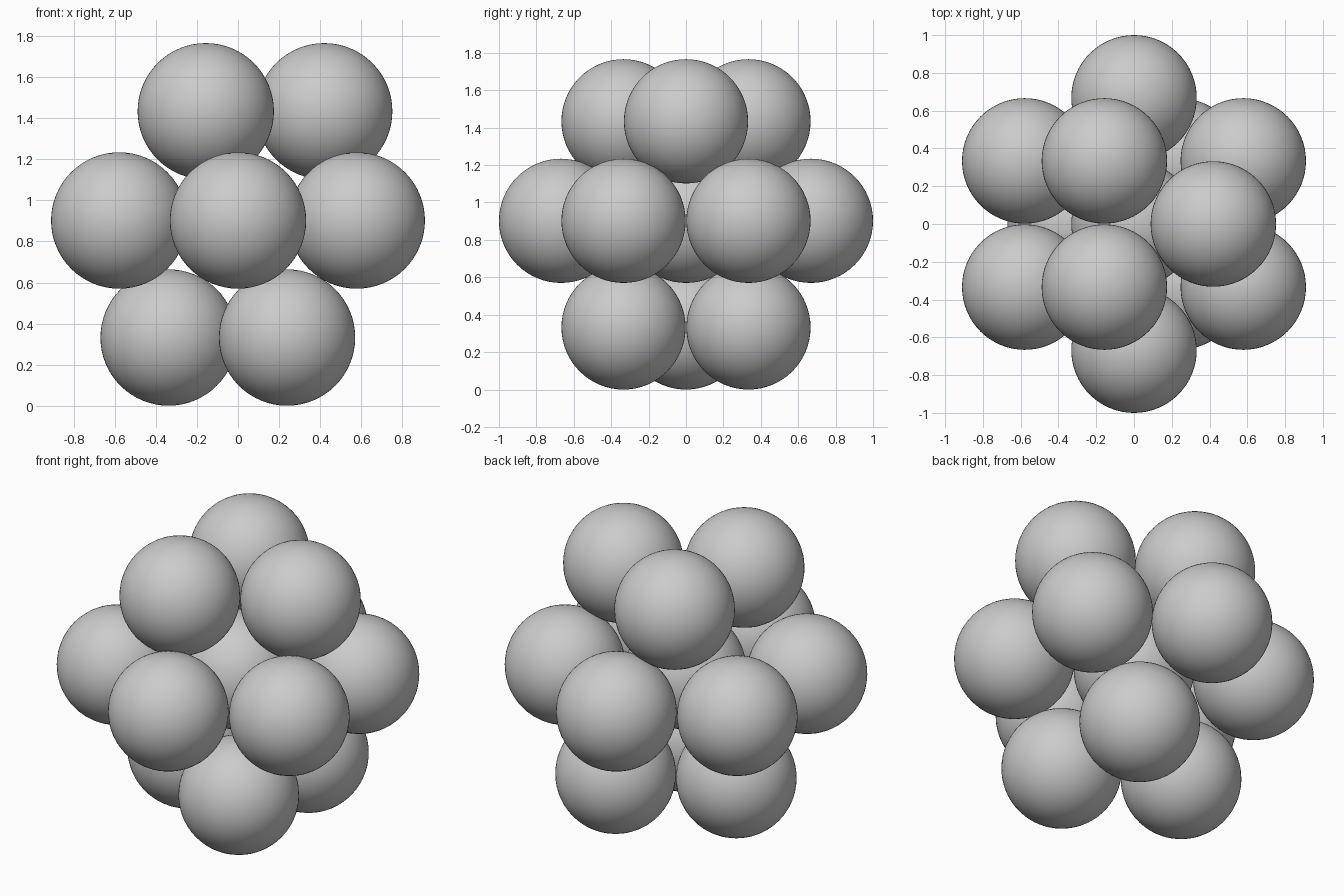
import bpy
import math

if "Cube" in bpy.data.objects:
    bpy.data.objects.remove(bpy.data.objects["Cube"])

R = 0.332            # ball radius
DY = 0.334           # half of the ball spacing along y
DX = 0.577           # row spacing along x
MID_Z = 0.902


def ball(name, x, y, z):
    bpy.ops.mesh.primitive_uv_sphere_add(segments=64, ring_count=32, radius=R, location=(x, y, z))
    obj = bpy.context.object
    obj.name = name
    bpy.ops.object.shade_smooth()


# Middle layer: one ball ringed by six
ball("centre_ball", 0, 0, MID_Z)
for i in range(6):
    a = math.radians(30 + 60 * i)
    ball(f"ring_ball_{i + 1}", 2 * DY * math.cos(a), 2 * DY * math.sin(a), MID_Z)

# Triangles of three balls below and above: (pair x, single x, z)
for layer, pair_x, single_x, z in (("bottom", 0.239, 0.239 - DX, R),
                                   ("top", -0.157, -0.157 + DX, 1.434)):
    for i, (x, y) in enumerate(((pair_x, -DY), (pair_x, DY), (single_x, 0))):
        ball(f"{layer}_ball_{i + 1}", x, y, z)
